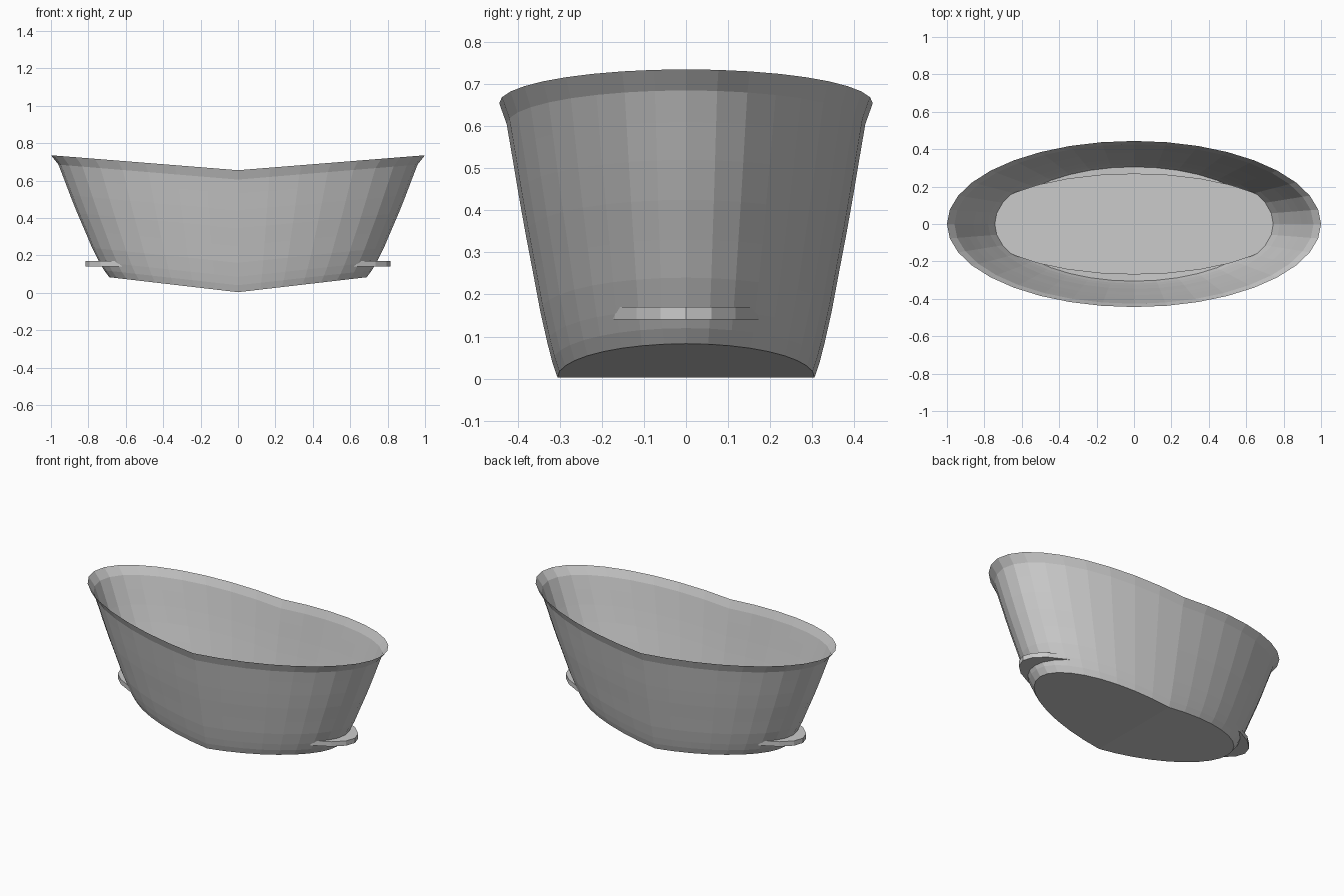
import bpy, bmesh
from math import sin, cos, pi

if "Cube" in bpy.data.objects:
    bpy.data.objects.remove(bpy.data.objects["Cube"])

ASPECT = 0.444   # width / length of every hull ring
RISE = 0.08      # how far both ends sweep upward


def make_object(name, bm):
    bmesh.ops.recalc_face_normals(bm, faces=bm.faces)
    mesh = bpy.data.meshes.new(name)
    bm.to_mesh(mesh)
    bm.free()
    obj = bpy.data.objects.new(name, mesh)
    bpy.context.collection.objects.link(obj)
    return obj


def ring(bm, rx, ry, z, rise, sides):
    return [bm.verts.new((rx * cos(2 * pi * i / sides), ry * sin(2 * pi * i / sides),
                          z + rise * abs(cos(2 * pi * i / sides)))) for i in range(sides)]


def bridge(bm, a, b):
    n = len(a)
    for i in range(n):
        j = (i + 1) % n
        bm.faces.new((a[i], a[j], b[j], b[i]))


# Tub shell: open thin wall with flared rim and raised ends
bm = bmesh.new()
profile = [(0.688, 0.003), (0.716, 0.04), (0.742, 0.085), (0.78, 0.16), (0.818, 0.25),
           (0.859, 0.345), (0.897, 0.44), (0.931, 0.53), (0.96, 0.605), (1.0, 0.655)]
rings = [ring(bm, r, r * ASPECT, z, RISE, 36) for r, z in profile]
for a, b in zip(rings, rings[1:]):
    bridge(bm, a, b)
# Underside in strips across the width, creased at the middle
base = rings[0]
bm.faces.new((base[0], base[1], base[35]))
bm.faces.new((base[18], base[19], base[17]))
for i in range(1, 17):
    bm.faces.new((base[i], base[i + 1], base[35 - i], base[36 - i]))
make_object("tub_shell", bm)

# Flat floor board whose ends poke through the shell
bm = bmesh.new()
low = ring(bm, 0.815, 0.27, 0.14, 0, 28)
high = ring(bm, 0.815, 0.27, 0.17, 0, 28)
bridge(bm, low, high)
bm.faces.new(low)
bm.faces.new(high)
make_object("floor_board", bm)
